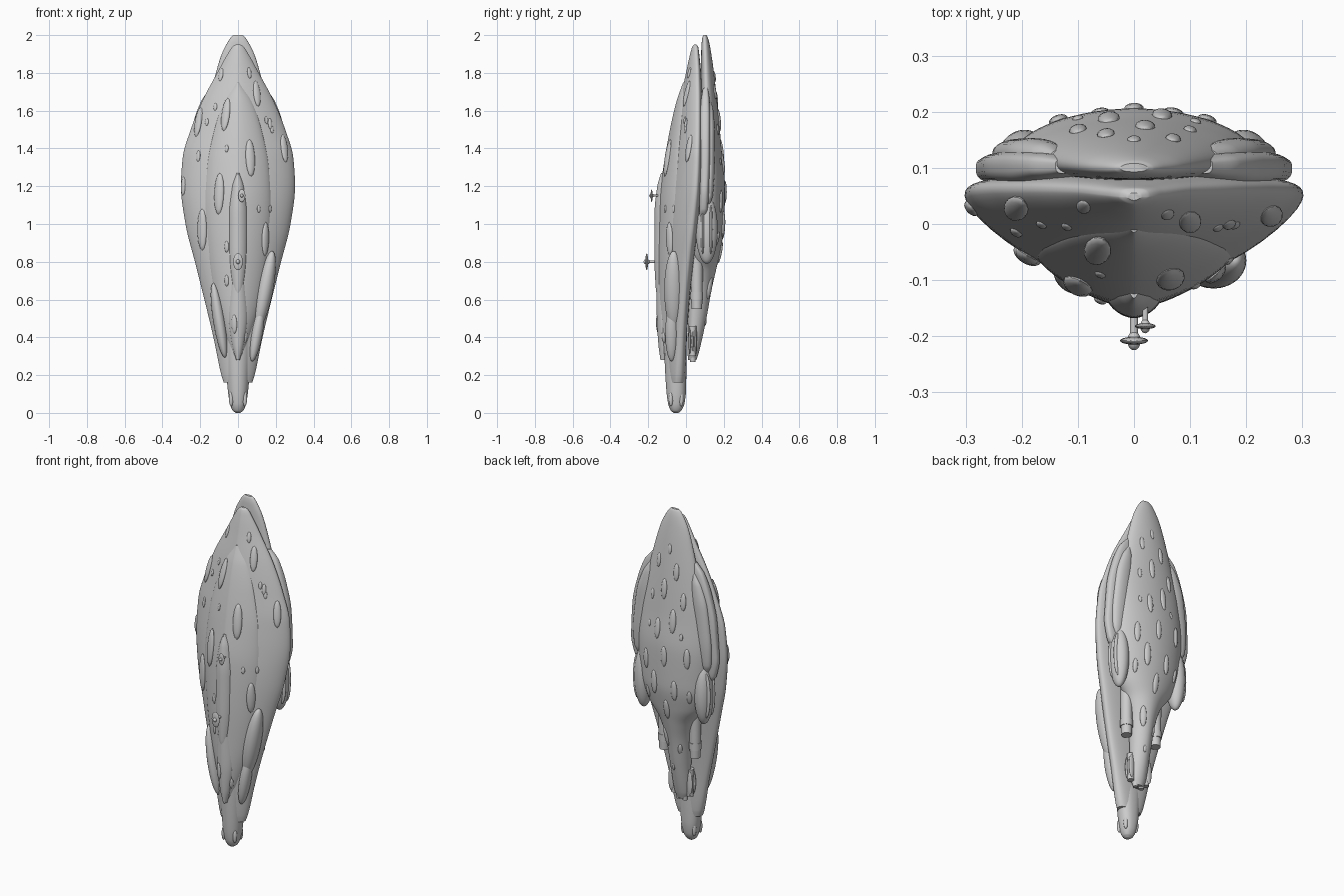
import bpy, bmesh, math
from mathutils import Vector, Matrix
from mathutils.bvhtree import BVHTree

hulls = []


def finish(bm, name, angle=40):
    bmesh.ops.recalc_face_normals(bm, faces=bm.faces)
    me = bpy.data.meshes.new(name)
    bm.to_mesh(me)
    bm.free()
    ob = bpy.data.objects.new(name, me)
    bpy.context.collection.objects.link(ob)
    bpy.ops.object.select_all(action='DESELECT')
    ob.select_set(True)
    bpy.context.view_layer.objects.active = ob
    bpy.ops.object.shade_smooth_by_angle(angle=math.radians(angle))
    return ob


def smooth(zs, vs, z):
    # monotone cubic interpolation of one station column
    n = len(zs)
    d = [(vs[i + 1] - vs[i]) / (zs[i + 1] - zs[i]) for i in range(n - 1)]
    m = [d[0]] + [0 if a * b <= 0 else 2 * a * b / (a + b) for a, b in zip(d, d[1:])] + [d[-1]]
    i = max(k for k in range(n - 1) if zs[k] <= z + 1e-9)
    h = zs[i + 1] - zs[i]
    t = (z - zs[i]) / h
    return ((2*t**3 - 3*t*t + 1) * vs[i] + (t**3 - 2*t*t + t) * h * m[i]
            + (3*t*t - 2*t**3) * vs[i + 1] + (t**3 - t*t) * h * m[i + 1])


def loft(name, stations, pf=1.5, pb=2.5, sub=6, seg=56, side=1):
    # stations: z, centre x, half width, front y, rim y, back y
    zs = [s[0] for s in stations]
    cols = list(zip(*stations))
    levels = [a + (b - a) * k / sub for a, b in zip(zs, zs[1:]) for k in range(sub)] + [zs[-1]]
    bm = bmesh.new()
    rings = []
    for z in levels:
        cx, w, yf, ym, yb = [smooth(zs, c, z) for c in cols[1:]]
        ring = []
        for j in range(seg):
            a = 2 * math.pi * j / seg
            c, s = math.cos(a), math.sin(a)
            p, depth = (pb, yb - ym) if s > 0 else (pf, ym - yf)
            x = cx + w * math.copysign(abs(c) ** (2 / p), c)
            y = ym + depth * math.copysign(abs(s) ** (2 / p), s)
            ring.append(bm.verts.new((side * x, y, z)))
        rings.append(ring)
    for r0, r1 in zip(rings, rings[1:]):
        for j in range(seg):
            k = (j + 1) % seg
            bm.faces.new((r0[j], r0[k], r1[k], r1[j]))
    bm.faces.new(rings[0])
    bm.faces.new(rings[-1])
    ob = finish(bm, name)
    hulls.append(ob)
    return ob


def ellipsoid(name, loc, radii, rot=Matrix(), u=20, v=12):
    bm = bmesh.new()
    bmesh.ops.create_uvsphere(bm, u_segments=u, v_segments=v, radius=1)
    bm.transform(Matrix.Translation(loc) @ rot.to_4x4() @ Matrix.Diagonal((*radii, 1)))
    return finish(bm, name)


def tube(name, x, y, z0, z1, r0, r1, rot=Matrix()):
    bm = bmesh.new()
    bmesh.ops.create_cone(bm, cap_ends=True, segments=24, radius1=r0, radius2=r1, depth=z1 - z0)
    bm.transform(Matrix.Translation((x, y, (z0 + z1) / 2)) @ rot.to_4x4())
    return finish(bm, name)


# front hull, its raised layers and the nose
loft("front_hull", [
    (.16, 0, .075, -.09, -.05, -.01), (.2, 0, .088, -.098, -.046, -.004), (.4, 0, .13, -.115, -.03, .005),
    (.6, 0, .178, -.125, -.015, .02), (.8, 0, .228, -.125, .005, .042), (1.0, 0, .278, -.12, .03, .067),
    (1.2, 0, .302, -.1, .05, .085), (1.35, 0, .293, -.08, .057, .09), (1.5, 0, .25, -.057, .06, .09),
    (1.65, 0, .19, -.032, .06, .088), (1.8, 0, .11, 0, .058, .08), (1.9, 0, .055, .022, .052, .07),
    (1.94, 0, .028, .034, .049, .064), (1.95, 0, .012, .042, .048, .055)], 1.5, 3)
loft("front_raised_layer", [
    (.28, 0, .015, -.12, -.09, -.05), (.33, 0, .04, -.133, -.085, -.03), (.45, 0, .08, -.143, -.08, -.03),
    (.62, 0, .125, -.148, -.07, -.02), (.85, 0, .16, -.152, -.06, 0), (1.1, 0, .178, -.145, -.05, 0),
    (1.3, 0, .165, -.12, -.04, .02), (1.5, 0, .125, -.085, -.025, .03), (1.65, 0, .075, -.05, -.01, .03),
    (1.75, 0, .012, -.015, .0, .03)], 1.45, 2)
loft("front_ridge", [
    (.6, 0, .008, -.15, -.13, -.1), (.66, 0, .03, -.16, -.13, -.1), (.85, 0, .048, -.168, -.13, -.1),
    (1.05, 0, .05, -.167, -.125, -.1), (1.2, 0, .034, -.152, -.115, -.09), (1.27, 0, .01, -.132, -.11, -.09)], 1.7, 2)
loft("lower_keel", [
    (.28, 0, .01, -.135, -.12, -.1), (.36, 0, .03, -.146, -.12, -.1), (.52, 0, .05, -.155, -.12, -.1),
    (.68, 0, .045, -.157, -.12, -.1)], 1.7, 2)
loft("nose", [
    (0, 0, .012, -.065, -.052, -.04), (.012, 0, .028, -.08, -.052, -.025), (.05, 0, .043, -.095, -.05, -.008),
    (.12, 0, .054, -.104, -.047, .0), (.25, 0, .065, -.112, -.045, .002), (.4, 0, .08, -.118, -.04, 0)], 2, 2.3)

# rear hull with its tail
loft("rear_hull", [
    (.28, 0, .03, .012, .035, .055), (.32, 0, .045, .008, .037, .068), (.5, 0, .06, .01, .047, .108),
    (.65, 0, .075, .01, .06, .135), (.76, 0, .105, .02, .075, .16), (.86, 0, .17, .025, .09, .182),
    (1.0, 0, .215, .04, .1, .203), (1.2, 0, .22, .05, .115, .206), (1.4, 0, .205, .07, .115, .188),
    (1.6, 0, .165, .075, .112, .17), (1.8, 0, .117, .078, .106, .148), (1.9, 0, .086, .08, .103, .134),
    (1.96, 0, .056, .083, .101, .123), (1.99, 0, .036, .088, .1, .114), (2.0, 0, .024, .093, .1, .108)], 2.4, 1.9)

# parts on both flanks
for s, tag in ((1, "right"), (-1, "left")):
    loft(f"{tag}_side_deck", [
        (1.04, .22, .012, .07, .09, .1), (1.08, .215, .045, .07, .095, .115), (1.2, .205, .077, .07, .1, .124),
        (1.4, .19, .078, .07, .105, .13), (1.55, .165, .068, .07, .105, .13), (1.66, .14, .05, .08, .105, .125),
        (1.72, .125, .015, .09, .105, .115)], 3, 3, 5, 32, s)
    loft(f"{tag}_side_pod", [
        (1.1, .215, .01, .1, .115, .125), (1.15, .212, .036, .1, .12, .142), (1.3, .2, .05, .1, .125, .152),
        (1.48, .18, .048, .1, .125, .153), (1.6, .155, .034, .1, .12, .145), (1.66, .14, .01, .1, .115, .13)],
        2.5, 2.2, 5, 32, s)
    # rounded lobe with ribs
    hulls.append(ellipsoid(f"{tag}_lobe", (s * .195, .11, .97), (.05, .058, .18), u=32, v=24))
    for k, dy in enumerate((-.022, .022)):
        ellipsoid(f"{tag}_lobe_rib_{k}", (s * .225, .11 + dy, .97), (.026, .011, .13))
    # main engines: body, collar and nozzle
    tube(f"{tag}_engine", s * .1, .057, .62, .95, .031, .034)
    tube(f"{tag}_engine_collar", s * .1, .057, .6, .64, .034, .034)
    tube(f"{tag}_engine_nozzle", s * .1, .057, .55, .6, .028, .03)
    # tail engines with rings
    tube(f"{tag}_tail_engine", s * .052, .035, .3, .46, .018, .02)
    for k in range(3):
        ellipsoid(f"{tag}_tail_ring_{k}", (s * .06, .02 + .016 * k, .38), (.018, .007, .07))
    tube(f"{tag}_tail_nozzle", s * .02, .036, .27, .3, .014, .016)
    # small pods by the nose tip
    for k, y in enumerate((-.08, -.025)):
        ellipsoid(f"{tag}_nose_pod_{k}", (s * .036, y, .075), (.012, .012, .04))

# large blisters on the lower front, different on each side
tilt = lambda d: Matrix.Rotation(math.radians(d), 3, 'Y')
ellipsoid("large_blister_right", (.142, -.065, .65), (.043, .05, .21), tilt(11), 32, 24)
ellipsoid("lower_blister_right", (.1, -.075, .42), (.03, .035, .15), tilt(10), 24, 16)
ellipsoid("large_blister_left", (-.1, -.08, .49), (.032, .045, .2), tilt(-9), 32, 24)

# small blisters dropped onto the hull surface: x, z, half length
verts, polys = [], []
for ob in hulls:
    base = len(verts)
    verts += [v.co.copy() for v in ob.data.vertices]
    polys += [[base + i for i in p.vertices] for p in ob.data.polygons]
tree = BVHTree.FromPolygons(verts, polys)


def blister(name, x, z, length, front):
    d = Vector((0, 1 if front else -1, 0))
    hit, n, _, _ = tree.ray_cast(Vector((x, -d.y, z)), d)
    if hit is None:
        return
    if n.dot(d) > 0:
        n = -n
    long = (Vector((0, 0, 1)) - n * n.z).normalized()
    rot = Matrix((n.cross(long), long, n)).transposed()
    width = .006 + length * .2
    ellipsoid(name, hit, (width, length, width * .55), rot, 14, 10)


front_spots = [(-.21, 1.54, .08), (-.065, 1.58, .09), (.1, 1.69, .07), (.245, 1.4, .075), (.065, 1.35, .1),
               (-.1, 1.16, .11), (-.19, .97, .11), (.145, .92, .09), (.06, 1.8, .03), (-.09, 1.79, .035),
               (.17, 1.53, .03), (.15, 1.55, .02), (.18, 1.5, .02), (-.165, 1.54, .02), (-.21, 1.36, .03),
               (-.12, 1.62, .02), (-.06, 1.4, .02), (.11, 1.08, .02), (-.06, .88, .03), (-.06, .7, .03),
               (.17, 1.08, .02), (-.29, 1.2, .05), (-.02, .47, .05), (.04, .4, .03)]
rear_spots = [(0, 1.17, .06), (.05, 1.32, .06), (-.045, 1.38, .07), (.13, 1.12, .06), (-.135, 1.18, .06),
              (.02, 1.55, .06), (-.05, 1.66, .05), (.07, 1.7, .04), (0, 1.78, .03), (.1, 1.5, .03),
              (-.1, 1.5, .05), (.07, 1.0, .07), (-.06, .98, .06), (.13, .92, .04), (-.14, .95, .04),
              (.0, .85, .06), (.04, .66, .06), (-.04, .6, .03), (.01, .48, .02), (-.1, 1.3, .02), (.11, 1.33, .02)]
for i, p in enumerate(front_spots):
    blister(f"front_blister_{i}", *p, True)
for i, p in enumerate(rear_spots):
    blister(f"rear_blister_{i}", *p, False)

# antennas: stem, dish and knob
quarter = Matrix.Rotation(math.radians(90), 3, 'X')
for i, (x, y, z, k) in enumerate(((0, -.208, .8, 1), (.02, -.182, 1.15, .75))):
    tube(f"antenna_stem_{i}", x, y + .025, z - .03, z + .03, .007 * k, .007 * k, quarter)
    ellipsoid(f"antenna_dish_{i}", (x, y, z), (.025 * k, .007 * k, .045 * k))
    ellipsoid(f"antenna_knob_{i}", (x, y, z), (.012 * k, .017 * k, .014 * k))
